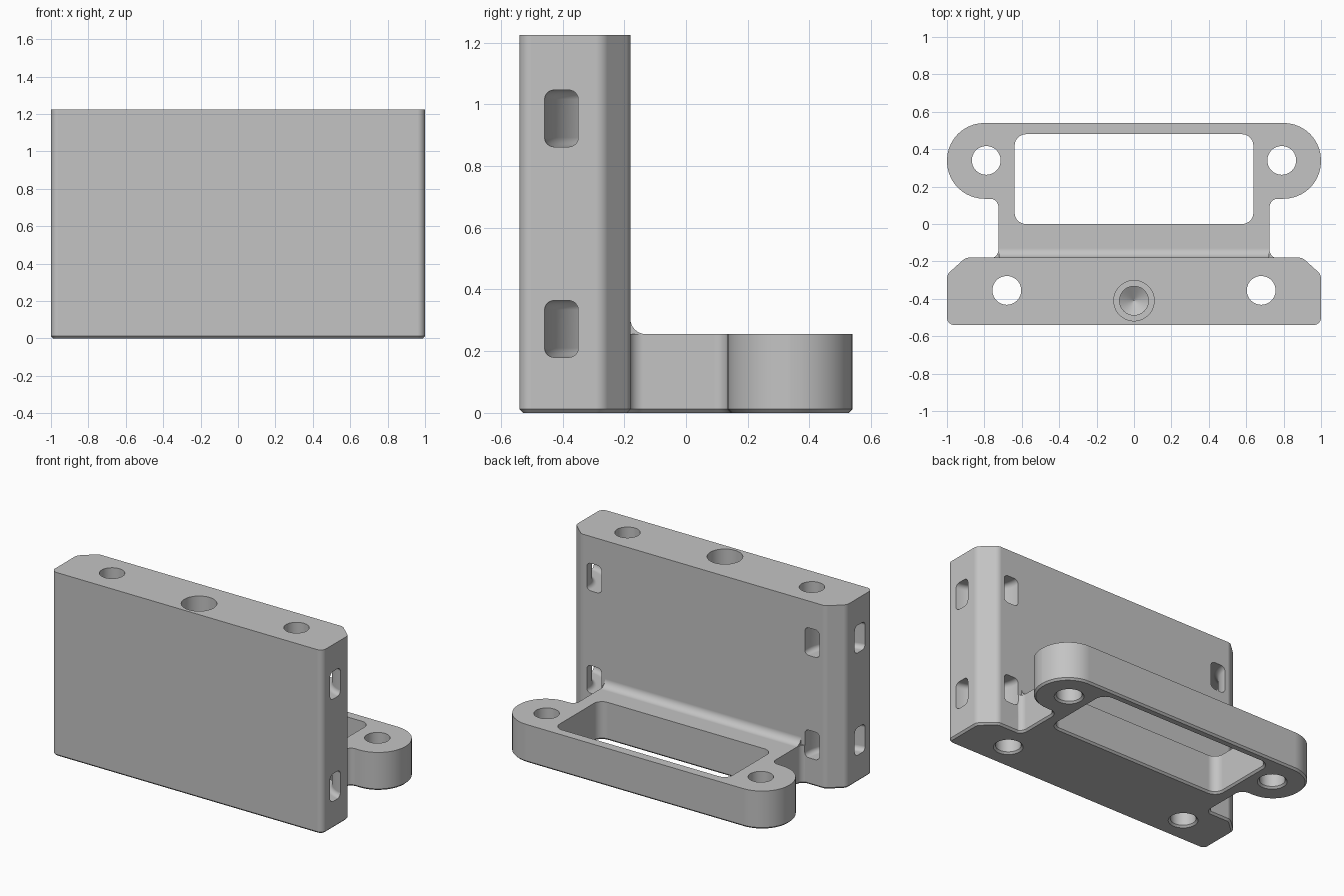
import bpy, bmesh
from math import sin, cos, tan, atan2, pi, radians
from mathutils import Vector

cube = bpy.data.objects.get("Cube")
if cube:
    bpy.data.objects.remove(cube, do_unlink=True)

grey = bpy.data.materials.new("light grey")
grey.use_nodes = True
COLOUR = (0.55, 0.55, 0.55, 1)
grey.diffuse_color = COLOUR
grey.node_tree.nodes["Principled BSDF"].inputs["Base Color"].default_value = COLOUR
CHAMFER = 0.012


def rounded(corners, grow=0.0, seg=10):
    """Counter-clockwise outline with an arc of radius r at each (x, y, r) corner."""
    out = []
    n = len(corners)
    for i, (x, y, r) in enumerate(corners):
        p = Vector((x, y))
        u = (Vector(corners[i - 1][:2]) - p).normalized()
        v = (Vector(corners[(i + 1) % n][:2]) - p).normalized()
        half = u.angle(v) / 2
        c = p + (u + v).normalized() * (r / sin(half))
        start, end = p + u * (r / tan(half)) - c, p + v * (r / tan(half)) - c
        a = atan2(start.y, start.x)
        turn = (atan2(end.y, end.x) - a + pi) % (2 * pi) - pi
        rad = r + (grow if turn > 0 else -grow)
        out += [(c.x + rad * cos(a + turn * k / seg),
                 c.y + rad * sin(a + turn * k / seg)) for k in range(seg + 1)]
    return out


def mirrored(half):
    """Close a right-hand half outline with its mirror image."""
    return half + [(-x, y, r) for x, y, r in reversed(half)]


def loft(name, rings):
    """Skin matching rings of 3D points and cap both ends."""
    bm = bmesh.new()
    loops = [[bm.verts.new(p) for p in ring] for ring in rings]
    n = len(loops[0])
    for a, b in zip(loops, loops[1:]):
        for i in range(n):
            j = (i + 1) % n
            bm.faces.new((a[i], a[j], b[j], b[i]))
    bm.faces.new(loops[0][::-1])
    bm.faces.new(loops[-1])
    bmesh.ops.recalc_face_normals(bm, faces=bm.faces)
    mesh = bpy.data.meshes.new(name)
    bm.to_mesh(mesh)
    bm.free()
    mesh.materials.append(grey)
    ob = bpy.data.objects.new(name, mesh)
    bpy.context.collection.objects.link(ob)
    return ob


def at(outline, z):
    return [(x, y, z) for x, y in outline]


def slab(name, corners, top):
    """Extruded outline with a small chamfer round its underside."""
    full = rounded(corners)
    return loft(name, [at(rounded(corners, -CHAMFER), 0), at(full, CHAMFER), at(full, top)])


def turned(name, x, y, profile, seg=48):
    """Vertical turned shape from (radius, height) pairs."""
    return loft(name, [[(x + r * cos(2 * pi * i / seg), y + r * sin(2 * pi * i / seg), z)
                        for i in range(seg)] for r, z in profile])


def combine(target, other, operation):
    mod = target.modifiers.new(operation, "BOOLEAN")
    mod.operation, mod.solver, mod.object = operation, "EXACT", other
    bpy.context.view_layer.objects.active = target
    bpy.ops.object.modifier_apply(modifier=mod.name)
    bpy.data.objects.remove(other, do_unlink=True)


# Upright wall block with chamfered back corners
TOP, PLATE, BACK = 1.225, 0.255, -0.18
body = slab("mounting_bracket", mirrored(
    [(1, -0.54, 0.04), (1, -0.27, 0.05), (0.9, BACK, 0.05)]), TOP)

# Foot plate: flared neck, round ears
NECK = 0.725
foot = slab("foot_plate", mirrored(
    [(0.78, -0.3, 0.02), (0.78, BACK - 0.005, 0.02), (NECK, BACK, 0.045),
     (NECK, 0.135, 0.045), (1, 0.135, 0.2), (1, 0.54, 0.2)]), PLATE)
combine(body, foot, "UNION")

# Cove between foot plate and wall
R = 0.05
cove = [(BACK - 0.03, PLATE - 0.03), (BACK + R, PLATE - 0.03)]
cove += [(BACK + R - R * sin(a), PLATE + R - R * cos(a))
         for a in (k * pi / 16 for k in range(9))]
cove += [(BACK - 0.03, PLATE + R)]
combine(body, loft("cove", [[(x, y, z) for y, z in cove] for x in (-NECK + 0.002, NECK - 0.002)]),
        "UNION")

# Window through the foot plate
window = mirrored([(0.638, 0, 0.06), (0.638, 0.48, 0.06)])
combine(body, loft("window", [at(rounded(window, CHAMFER + 0.01), -0.01),
                              at(rounded(window), CHAMFER), at(rounded(window), 0.4)]),
        "DIFFERENCE")

# Vertical through holes in the ears and the wall
HOLE = 0.077
for side in (-1, 1):
    for x, y, top in ((0.79, 0.34, 0.4), (0.68, -0.355, 1.4)):
        hole = turned("bolt_hole", side * x, y, [(HOLE + CHAMFER + 0.01, -0.01),
                                                 (HOLE, CHAMFER), (HOLE, top)])
        combine(body, hole, "DIFFERENCE")

# Stepped blind hole with a conical end in the top
combine(body, turned("blind_hole", 0, -0.41,
                     [(0.001, 0.42), (HOLE, 0.47), (HOLE, 0.95), (0.108, 0.95), (0.108, 1.4)]),
        "DIFFERENCE")

# Curved strap slots running from each end face round to the back face
section = rounded([(0.172, -0.092, 0.03), (0.28, -0.092, 0.03),
                   (0.28, 0.092, 0.03), (0.172, 0.092, 0.03)], seg=6)
for side in (-1, 1):
    for z in (0.272, 0.954):
        rings = [[(side * (1.03 - d), BACK + 0.06, z + h) for d, h in section]]
        for k in range(17):
            a = k * pi / 32
            rings.append([(side * (1.03 - d * cos(a)), BACK - d * sin(a), z + h)
                          for d, h in section])
        combine(body, loft("strap_slot", rings), "DIFFERENCE")

# Smooth the rounded faces and keep the edges crisp
bpy.ops.object.select_all(action="DESELECT")
body.select_set(True)
bpy.context.view_layer.objects.active = body
bpy.ops.object.shade_smooth_by_angle(angle=radians(30))
weighted = body.modifiers.new("weighted_normals", "WEIGHTED_NORMAL")
weighted.keep_sharp = True
